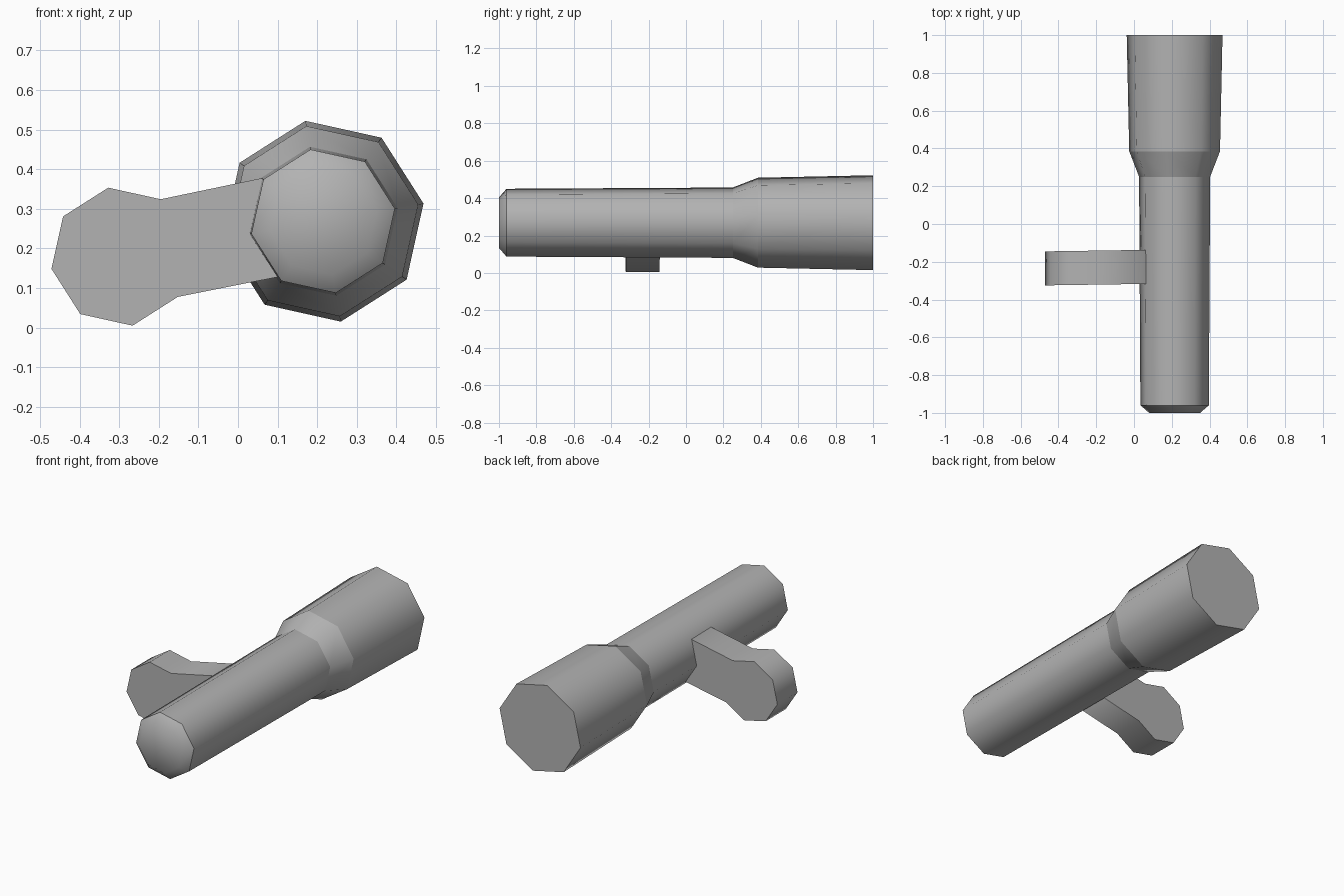
import bpy, bmesh, math

cube = bpy.data.objects.get("Cube")
if cube:
    bpy.data.objects.remove(cube, do_unlink=True)

GREY = (0.45, 0.45, 0.45, 1)
grey = bpy.data.materials.new("plain grey")
grey.use_nodes = True
grey.diffuse_color = GREY
grey.node_tree.nodes["Principled BSDF"].inputs["Base Color"].default_value = GREY

SIDES = 8
TWIST = math.radians(10)


def octagon(cx, cz, r):
    """Corners (x, z) of the slightly twisted octagon shared by all parts."""
    angles = [TWIST + i * math.tau / SIDES for i in range(SIDES)]
    return [(cx + r * math.cos(a), cz + r * math.sin(a)) for a in angles]


def loft(name, sections, soft_rings=()):
    """Skin closed rings of points; rings are sharp unless listed as soft."""
    bm = bmesh.new()
    rings = [[bm.verts.new(p) for p in s] for s in sections]
    n = len(rings[0])
    for a, b in zip(rings, rings[1:]):
        for i in range(n):
            j = (i + 1) % n
            bm.faces.new((a[i], a[j], b[j], b[i]))
    bm.faces.new(rings[0])
    bm.faces.new(rings[-1])
    bmesh.ops.recalc_face_normals(bm, faces=bm.faces)
    for f in bm.faces:
        f.smooth = True
    for k, ring in enumerate(rings):
        for i in range(n):
            edge = bm.edges.get((ring[i], ring[(i + 1) % n]))
            edge.smooth = k in soft_rings
    mesh = bpy.data.meshes.new(name)
    bm.to_mesh(mesh)
    bm.free()
    mesh.materials.append(grey)
    obj = bpy.data.objects.new(name, mesh)
    bpy.context.collection.objects.link(obj)
    return obj


# Barrel: rounded front end, long tube, flare and wide rear (y, radius)
profile = [(-1, 0.137), (-0.96, 0.184), (0.25, 0.191), (0.385, 0.244), (1, 0.2575)]
loft("barrel",
     [[(x, y, z) for x, z in octagon(0.215, 0.2685, r)] for y, r in profile],
     soft_rings=(0,))

# Side bracket: octagonal lobe whose open side runs as a neck into the barrel
lobe = octagon(-0.297, 0.179, 0.177)
outline = lobe[1:] + [(0.112, 0.13), (0.068, 0.379)]
# the lobe corner facing the barrel is replaced by the neck
loft("side_bracket",
     [[(x, y + 0.015 * (x + 0.47), z) for x, z in outline] for y in (-0.325, -0.145)])
